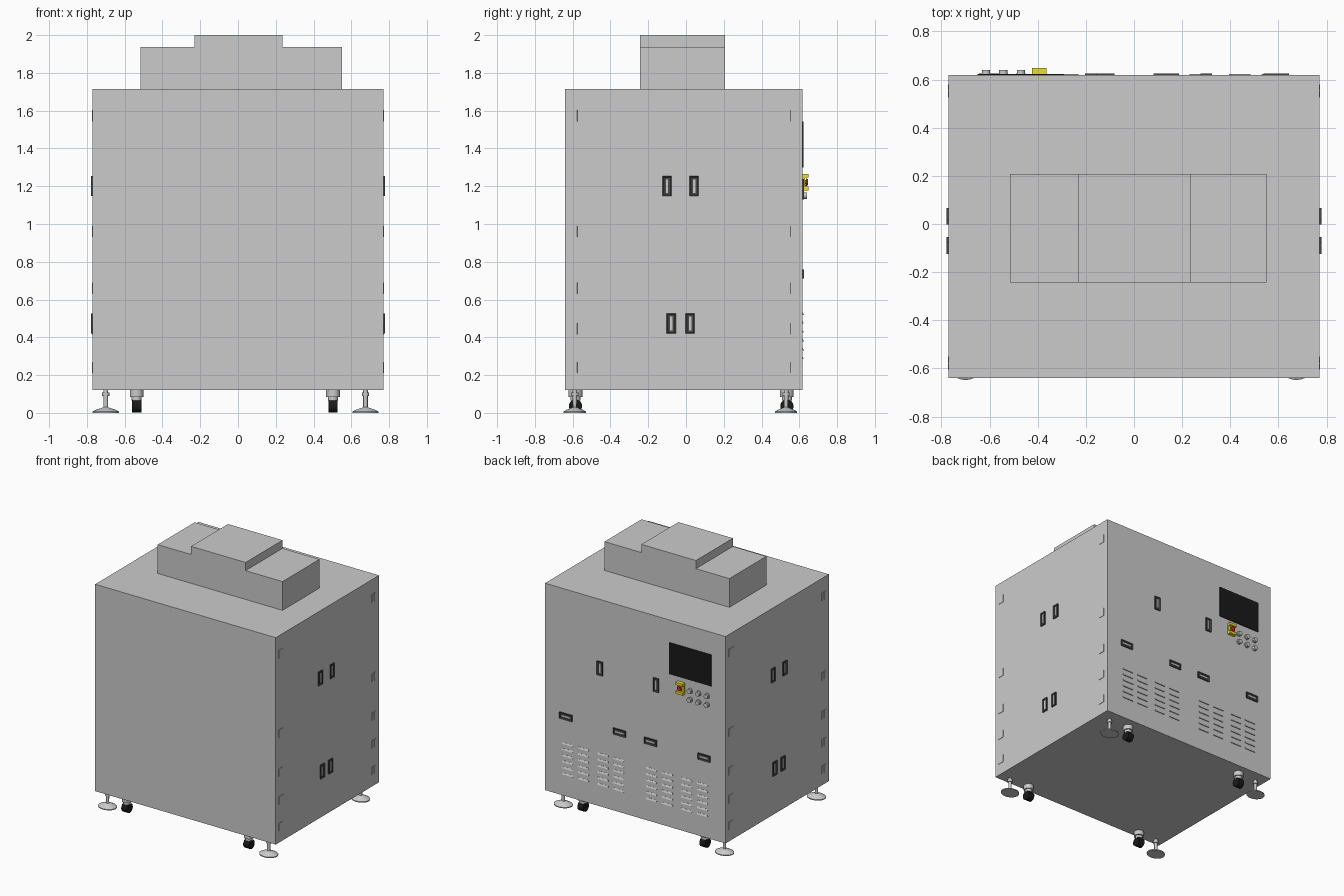
import bpy, bmesh, math
from mathutils import Matrix, Vector

if "Cube" in bpy.data.objects:
    bpy.data.objects.remove(bpy.data.objects["Cube"])

X, Z0, Z1, Y0, Y1 = 0.77, 0.12, 1.715, -0.64, 0.618


def material(name, rgb):
    m = bpy.data.materials.new(name)
    m.diffuse_color = (*rgb, 1)
    m.use_nodes = True
    m.node_tree.nodes["Principled BSDF"].inputs["Base Color"].default_value = m.diffuse_color
    return m


BLACK = material("black", (0.01, 0.01, 0.01))
DARK = material("dark_grey", (0.07, 0.07, 0.07))
YELLOW = material("yellow", (0.85, 0.75, 0.02))
RED = material("red", (0.7, 0.02, 0.02))


def finish(name, bm, mat=None, smooth=False):
    bmesh.ops.recalc_face_normals(bm, faces=bm.faces)
    me = bpy.data.meshes.new(name)
    bm.to_mesh(me)
    bm.free()
    if mat:
        me.materials.append(mat)
    ob = bpy.data.objects.new(name, me)
    bpy.context.collection.objects.link(ob)
    if smooth:
        bpy.ops.object.select_all(action='DESELECT')
        ob.select_set(True)
        bpy.context.view_layer.objects.active = ob
        bpy.ops.object.shade_smooth_by_angle(angle=math.radians(35))
    return ob


def add_box(bm, lo, hi):
    lo, hi = Vector(lo), Vector(hi)
    m = Matrix.Translation((lo + hi) / 2) @ Matrix.Diagonal((*(hi - lo), 1))
    return bmesh.ops.create_cube(bm, size=1, matrix=m)["verts"]


def add_cyl(bm, r, z0, z1, m=Matrix(), seg=24, r2=None):
    bmesh.ops.create_cone(bm, cap_ends=True, segments=seg, radius1=r, radius2=r if r2 is None else r2,
                          depth=z1 - z0, matrix=m @ Matrix.Translation((0, 0, (z0 + z1) / 2)))


def frame(u, v, w, loc):
    """Matrix with local x, y, z along u, v, w."""
    m = Matrix((u, v, w)).transposed().to_4x4()
    m.translation = loc
    return m


# Mounting frames: local x = sideways, y = up, z = outward
def on_back(x, z):
    return frame((-1, 0, 0), (0, 0, 1), (0, 1, 0), (x, Y1, z))


def on_side(s, y, z):
    return frame((0, s, 0), (0, 0, 1), (s, 0, 0), (s * X, y, z))


def place(name, src, m):
    ob = src.copy()
    ob.name = name
    ob.matrix_world = m
    bpy.context.collection.objects.link(ob)


# Cabinet
bm = bmesh.new()
add_box(bm, (-X, Y0, Z0), (X, Y1, Z1))
finish("cabinet_body", bm)

# Stepped housing on the roof
bm = bmesh.new()
outline = [(-0.515, Z1), (0.55, Z1), (0.55, 1.937), (0.235, 1.937),
           (0.235, 2.0), (-0.23, 2.0), (-0.23, 1.937), (-0.515, 1.937)]
f = bm.faces.new([bm.verts.new((x, -0.243, z)) for x, z in outline])
ext = bmesh.ops.extrude_face_region(bm, geom=[f])["geom"]
bmesh.ops.translate(bm, vec=(0, 0.45, 0), verts=[g for g in ext if isinstance(g, bmesh.types.BMVert)])
finish("roof_housing", bm)

# Recessed pull handle: rim with sunken slot, plus grip bar
bm = bmesh.new()
add_box(bm, (-0.024, -0.053, 0), (0.024, 0.053, 0.008))
bm.faces.ensure_lookup_table()
top = max(bm.faces, key=lambda q: q.calc_center_median().z)
bmesh.ops.inset_individual(bm, faces=[top], thickness=0.009)
bmesh.ops.translate(bm, vec=(0, 0, -0.006), verts=top.verts)
handle = finish("pull_handle", bm, DARK)
bm = bmesh.new()
add_box(bm, (-0.006, -0.036, 0), (0.006, 0.036, 0.006))
grip = finish("handle_grip", bm)

turn = Matrix.Rotation(math.pi / 2, 4, 'Z')
spots = [("side", on_side(s, y, z)) for s in (-1, 1)
         for y, z in ((-0.1, 1.2), (0.043, 1.2), (-0.078, 0.473), (0.022, 0.473))]
spots += [("back_door", on_back(x, 1.185)) for x in (0.3, -0.18)]
spots += [("back_panel", on_back(x, 0.735) @ turn) for x in (-0.59, -0.133, 0.133, 0.59)]
for label, m in spots:
    place(label + "_handle", handle, m)
    place(label + "_grip", grip, m)

# Door hinges: two leaves and a knuckle
bm = bmesh.new()
for s in (-1, 1):
    add_box(bm, (min(s * 0.003, s * 0.027), -0.03, 0), (max(s * 0.003, s * 0.027), 0.03, 0.003))
add_cyl(bm, 0.003, -0.03, 0.03, Matrix.Rotation(math.pi / 2, 4, 'X'), 10)
hinge = finish("hinge", bm)
for s in (-1, 1):
    for y in (-0.578, 0.553):
        for z in (0.24, 0.445, 0.66, 0.96, 1.573):
            place("door_hinge", hinge, on_side(s, y, z))

# Ventilation louvers: wedge-shaped hoods
bm = bmesh.new()
vs = add_box(bm, (-0.045, -0.006, 0), (0.045, 0.006, 0.006))
for v in vs:
    if v.co.z > 0.003 and v.co.y > 0:
        v.co.z = 0.001
louver = finish("louver", bm)
for x in (0.14, 0.275, 0.44, 0.575):
    for s in (-1, 1):
        for i in range(6):
            place("vent_louver", louver, on_back(s * x, 0.29 + i * 0.047))

# Control screen
bm = bmesh.new()
add_box(bm, (-0.65, Y1, 1.30), (-0.29, Y1 + 0.005, 1.543))
finish("control_screen", bm, BLACK)

# Push buttons: collar and cap
bm = bmesh.new()
add_cyl(bm, 0.02, 0, 0.008)
add_cyl(bm, 0.017, 0.008, 0.022)
button = finish("button", bm, smooth=True)
for x in (-0.615, -0.543, -0.47):
    for z in (1.15, 1.217):
        place("push_button", button, on_back(x, z))

# Emergency stop: plate, guard bars, red mushroom button
stop = on_back(-0.394, 1.222)
bm = bmesh.new()
add_box(bm, (-0.03, -0.044, 0), (0.03, 0.044, 0.012))
for s in (-1, 1):
    add_box(bm, (-0.03, min(s * 0.024, s * 0.044), 0.012), (0.03, max(s * 0.024, s * 0.044), 0.03))
finish("emergency_stop_guard", bm, YELLOW).matrix_world = stop
bm = bmesh.new()
add_cyl(bm, 0.011, 0.01, 0.018)
add_cyl(bm, 0.019, 0.018, 0.027, r2=0.016)
finish("emergency_stop_button", bm, RED, True).matrix_world = stop

# Levelling foot: turned profile, slightly oval pad
bm = bmesh.new()
prof = [(0, 0), (0.07, 0), (0.07, 0.007), (0.05, 0.017), (0.022, 0.026), (0.012, 0.03),
        (0.012, 0.09), (0.019, 0.09), (0.019, 0.108), (0.012, 0.108), (0.012, Z0)]
vs = [bm.verts.new((r, 0, z)) for r, z in prof]
es = [bm.edges.new(p) for p in zip(vs, vs[1:])]
bmesh.ops.spin(bm, geom=vs + es, cent=(0, 0, 0), axis=(0, 0, 1), angle=2 * math.pi, steps=32)
bmesh.ops.remove_doubles(bm, verts=bm.verts, dist=1e-5)
for v in bm.verts:
    if v.co.z < 0.03:
        v.co.y *= 0.84
foot = finish("foot", bm, smooth=True)

# Caster: swivel housing and wheel
bm = bmesh.new()
add_cyl(bm, 0.036, 0.085, Z0)
add_cyl(bm, 0.026, 0.065, 0.085)
housing = finish("housing", bm, smooth=True)
bm = bmesh.new()
add_cyl(bm, 0.035, -0.025, 0.025, Matrix.Translation((0, 0, 0.036)) @ Matrix.Rotation(math.pi / 2, 4, 'Y'))
wheel = finish("wheel", bm, BLACK, True)

for y in (-0.589, 0.53):
    for x in (-0.70, 0.675):
        place("levelling_foot", foot, Matrix.Translation((x, y, 0)))
    for x in (-0.537, 0.503):
        m = Matrix.Translation((x, y + 0.004, 0))
        place("caster_housing", housing, m)
        place("caster_wheel", wheel, m)

# Remove the templates
for ob in (handle, grip, hinge, louver, button, foot, housing, wheel):
    bpy.data.objects.remove(ob)
